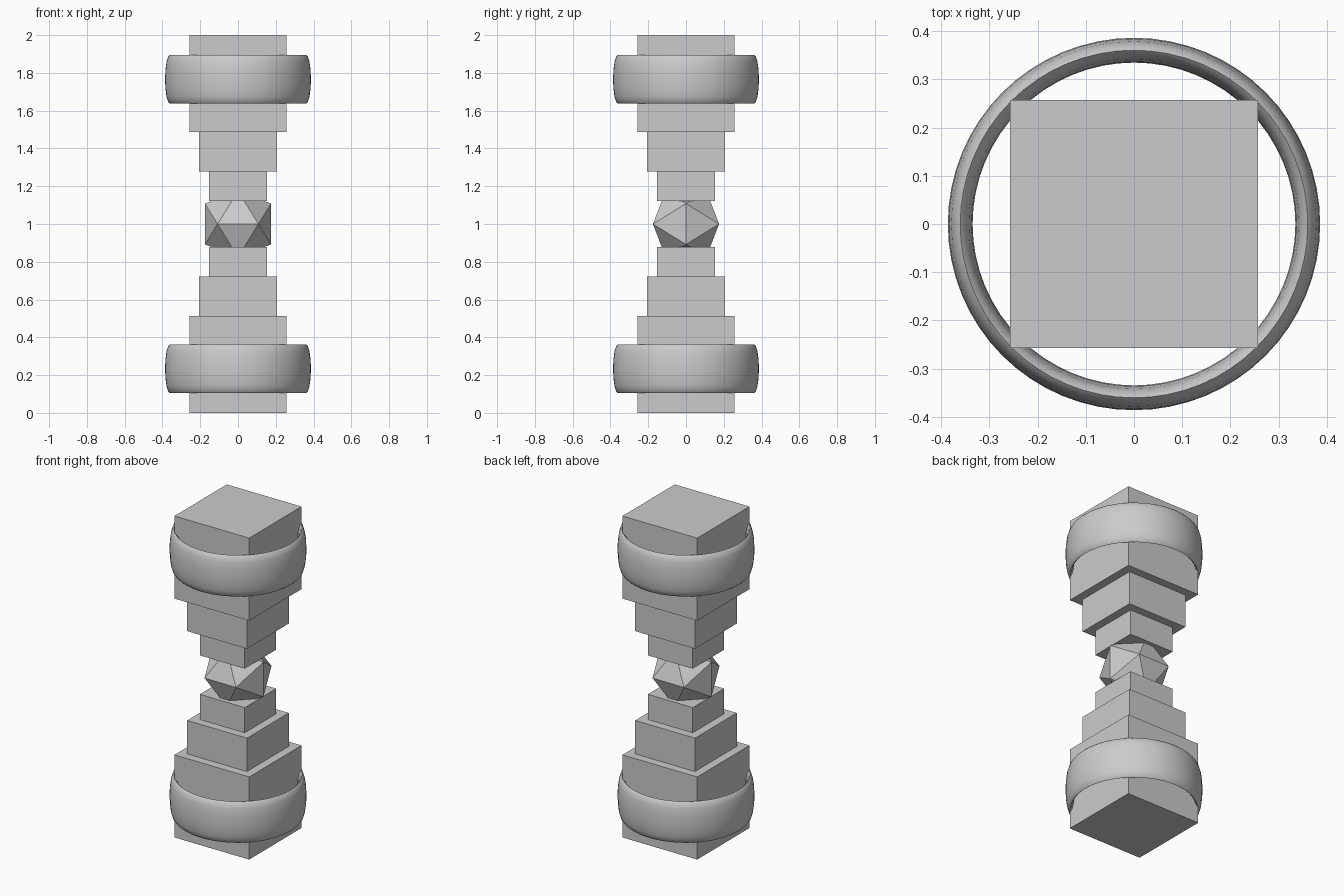
import bpy, bmesh
from math import radians

if "Cube" in bpy.data.objects:
    bpy.data.objects.remove(bpy.data.objects["Cube"])

MID = 1.0  # mirror height


def block(name, half, z0, z1):
    bpy.ops.mesh.primitive_cube_add(size=1, location=(0, 0, (z0 + z1) / 2))
    ob = bpy.context.object
    ob.name = name
    ob.scale = (2 * half, 2 * half, z1 - z0)


def ring(name, z):
    bpy.ops.mesh.primitive_torus_add(major_radius=0.3605, minor_radius=0.0257,
                                     major_segments=64, minor_segments=16,
                                     location=(0, 0, z))
    ob = bpy.context.object
    ob.name = name
    ob.scale.z = 5
    bpy.ops.object.transform_apply(location=False, rotation=False, scale=True)
    bpy.ops.object.shade_smooth_by_angle(angle=radians(60))


# Stepped square blocks and bands, mirrored about the middle
steps = [("end_block", 0.257, 0.0, 0.514),
         ("middle_block", 0.2055, 0.514, 0.722),
         ("inner_block", 0.1545, 0.722, 0.879)]
for name, half, z0, z1 in steps:
    block("lower_" + name, half, z0, z1)
    block("upper_" + name, half, 2 * MID - z1, 2 * MID - z0)
ring("lower_band", 0.234)
ring("upper_band", 2 * MID - 0.234)

# Twenty-sided gem between the two halves
a, b = 0.175, 0.108
bm = bmesh.new()
for s in (-1, 1):
    for t in (-1, 1):
        for co in ((s * a, 0, t * b), (s * b, t * a, 0), (0, s * b, t * a)):
            bm.verts.new(co)
bmesh.ops.convex_hull(bm, input=bm.verts)
bmesh.ops.recalc_face_normals(bm, faces=bm.faces)
mesh = bpy.data.meshes.new("centre_gem")
bm.to_mesh(mesh)
bm.free()
gem = bpy.data.objects.new("centre_gem", mesh)
gem.location.z = MID
bpy.context.collection.objects.link(gem)
